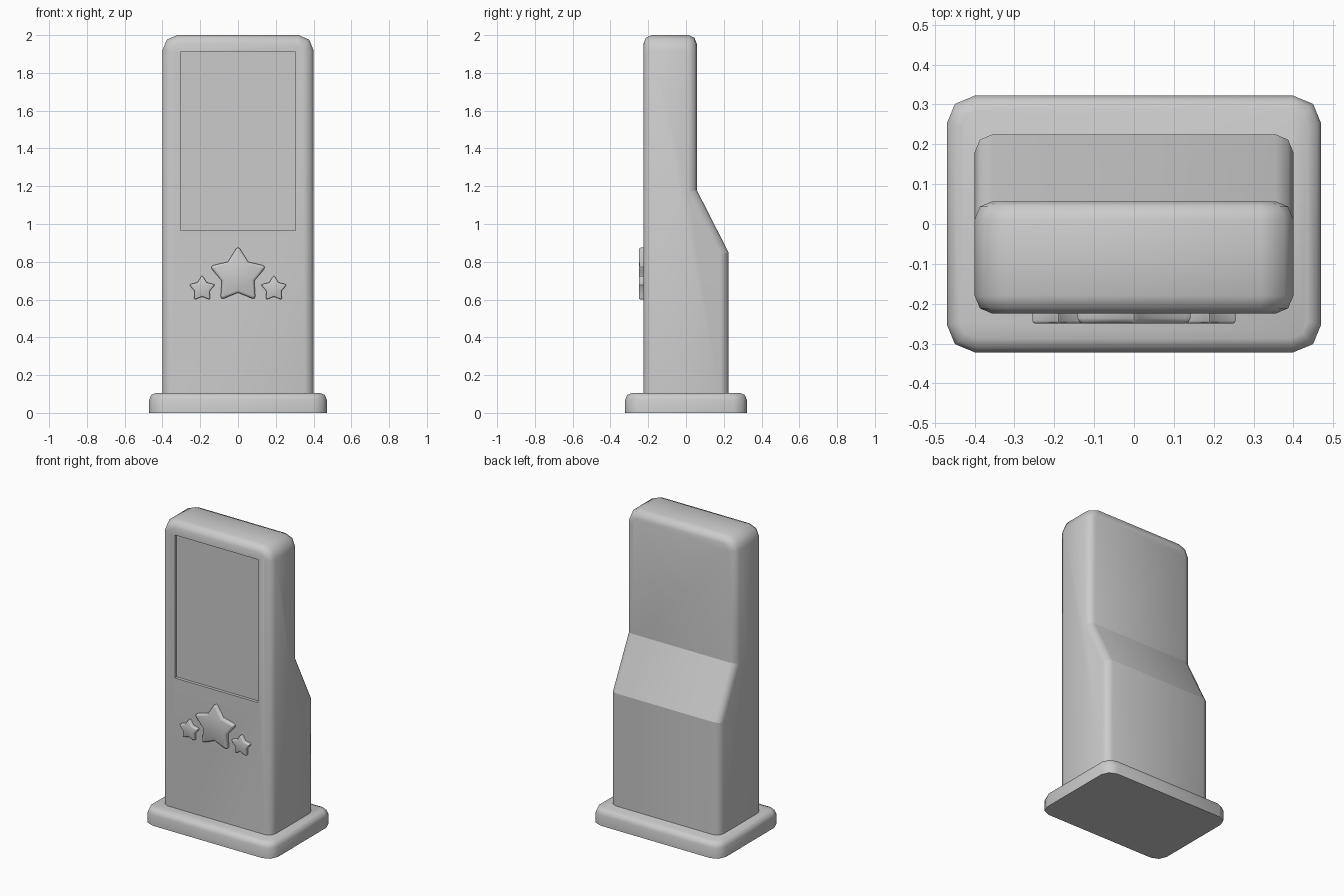
import bpy, bmesh
from math import sin, cos, pi, radians

if "Cube" in bpy.data.objects:
    bpy.data.objects.remove(bpy.data.objects["Cube"])


def prism(profile, to3d, depth):
    """Extrude a closed 2D profile; to3d maps (u, v, w) to a point, depth is the w range."""
    bm = bmesh.new()
    a, b = ([bm.verts.new(to3d(u, v, w)) for u, v in profile] for w in depth)
    bm.faces.new(a)
    bm.faces.new(b[::-1])
    n = len(profile)
    for i in range(n):
        j = (i + 1) % n
        bm.faces.new((a[j], a[i], b[i], b[j]))
    bmesh.ops.recalc_face_normals(bm, faces=bm.faces)
    return bm


def bevel(bm, test, width, segments=2):
    """Round every edge whose two end points satisfy test(p, q)."""
    edges = [e for e in bm.edges if test(e.verts[0].co, e.verts[1].co)]
    bmesh.ops.bevel(bm, geom=edges, offset=width, offset_type='OFFSET', segments=segments,
                    profile=0.5, affect='EDGES', clamp_overlap=True)


def make(bm, name):
    mesh = bpy.data.meshes.new(name)
    bm.to_mesh(mesh)
    bm.free()
    ob = bpy.data.objects.new(name, mesh)
    bpy.context.collection.objects.link(ob)
    return ob


def smooth(ob, angle=50):
    bpy.ops.object.select_all(action='DESELECT')
    ob.select_set(True)
    bpy.context.view_layer.objects.active = ob
    bpy.ops.object.shade_smooth_by_angle(angle=radians(angle))


def near(a, b):
    return abs(a - b) < 1e-4


def rect(x, y0, y1):
    return [(-x, y0), (x, y0), (x, y1), (-x, y1)]


# Base plate: rounded corners, then a rounded top rim
bm = prism(rect(0.47, -0.322, 0.322), lambda u, v, w: (u, v, w), (0, 0.105))
bevel(bm, lambda p, q: not near(p.z, q.z), 0.07)
bevel(bm, lambda p, q: near(p.z, 0.105) and near(q.z, 0.105), 0.035)
smooth(make(bm, "base_plate"))

# Cabinet: side profile extruded across the width
FRONT = -0.225
side = [(FRONT, 0.09), (0.225, 0.09), (0.225, 0.85), (0.057, 1.18), (0.057, 2.0), (FRONT, 2.0)]
bm = prism(side, lambda u, v, w: (w, u, v), (-0.4, 0.4))
bevel(bm, lambda p, q: near(p.z, 2) and near(q.z, 2) and near(p.x, q.x), 0.08)


def outline_edge(p, q):
    front = near(p.y, FRONT) and near(q.y, FRONT)
    back = p.y > 0 and q.y > 0
    bottom = near(p.z, 0.09) and near(q.z, 0.09)
    bend = near(p.z, q.z) and p.z < 1.5
    return (front or back) and not bottom and not bend


bevel(bm, outline_edge, 0.045)
cabinet = make(bm, "cabinet")

# Screen recess cut into the front
cutter = make(prism(rect(0.305, 0.965, 1.91), lambda u, v, w: (u, w, v),
                    (FRONT - 0.1, FRONT + 0.02)), "screen_cutter")
cutter.hide_render = True
mod = cabinet.modifiers.new("screen_recess", 'BOOLEAN')
mod.object = cutter
mod.operation = 'DIFFERENCE'
mod.solver = 'EXACT'
smooth(cabinet)
bpy.ops.object.modifier_apply(modifier=mod.name)
bpy.data.objects.remove(cutter)
smooth(cabinet)

# Keep the two bends of the back crisp
verts = cabinet.data.vertices
for e in cabinet.data.edges:
    p, q = (verts[i].co for i in e.vertices)
    if p.y > 0 and q.y > 0 and abs(p.z - q.z) < 0.05 and 0.8 < p.z < 1.25:
        e.use_edge_sharp = True


# Raised stars with rounded tips and rim
def star(name, x, z, r):
    pts = []
    for i in range(10):
        a, d = pi / 2 + i * pi / 5, r * (0.57 if i % 2 else 1)
        pts.append((x + d * cos(a), z + d * sin(a)))
    face = FRONT - 0.025
    bm = prism(pts, lambda u, v, w: (u, w, v), (face, FRONT + 0.005))

    def tip(p, q):
        return not near(p.y, q.y) and (p.x - x) ** 2 + (p.z - z) ** 2 > (0.8 * r) ** 2
    bevel(bm, tip, 0.13 * r)
    bevel(bm, lambda p, q: near(p.y, face) and near(q.y, face), min(0.013, 0.1 * r))
    smooth(make(bm, name))


star("large_star", 0, 0.727, 0.159)
star("small_star_left", -0.19, 0.657, 0.073)
star("small_star_right", 0.19, 0.657, 0.073)
